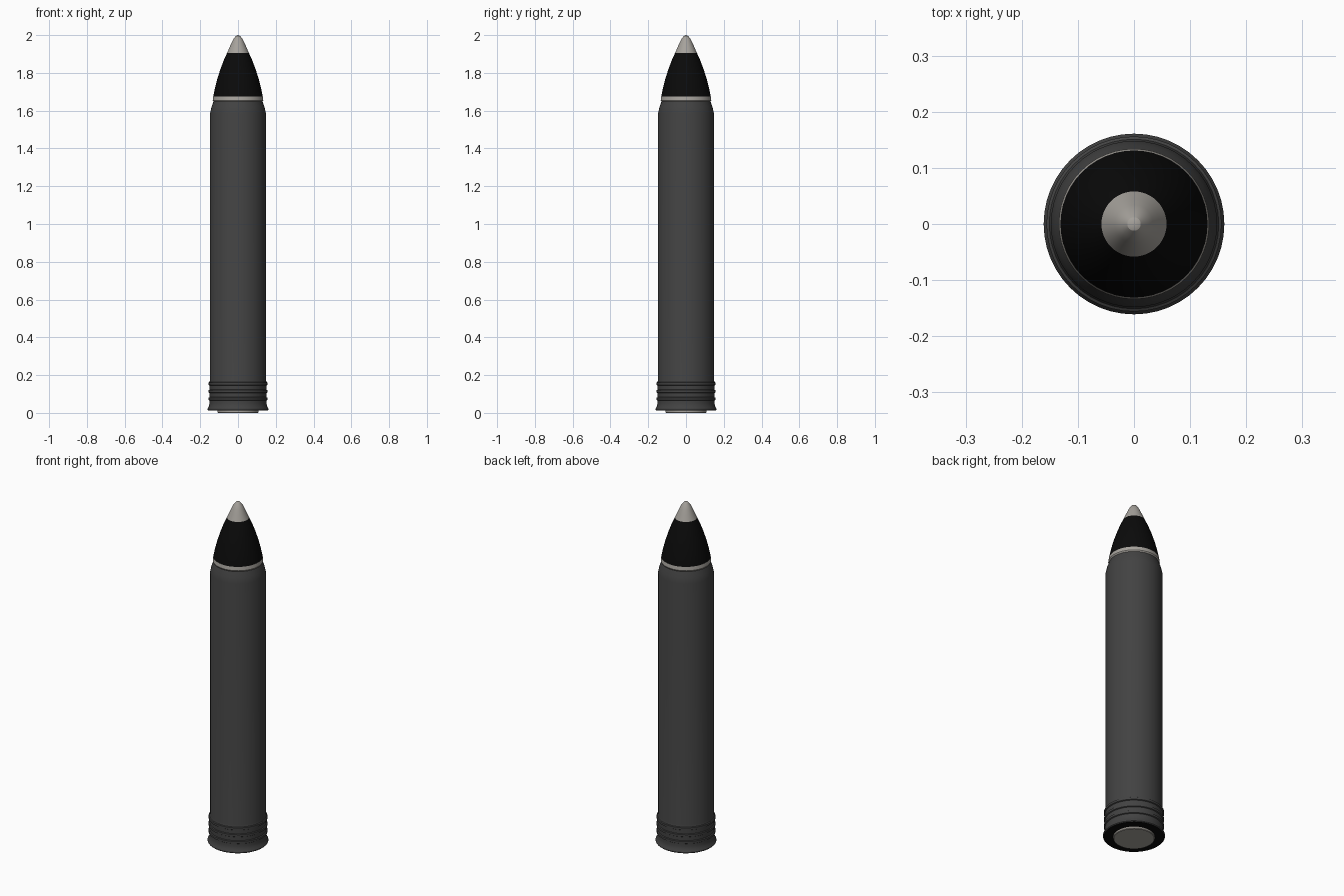
import bpy, bmesh, math

if "Cube" in bpy.data.objects:
    bpy.data.objects.remove(bpy.data.objects["Cube"])

SEG = 48


def material(name, rgb):
    m = bpy.data.materials.new(name)
    m.diffuse_color = (*rgb, 1)
    m.use_nodes = True
    m.node_tree.nodes["Principled BSDF"].inputs["Base Color"].default_value = m.diffuse_color
    return m


casing_grey = material("casing dark grey", (0.055, 0.055, 0.055))
black = material("black", (0.003, 0.003, 0.003))
pale = material("pale warm grey", (0.38, 0.36, 0.33))


def lathe(name, profile, mats, rule=lambda c, n: 0):
    """Revolve (radius, height) points about z; rule picks a material per face."""
    bm = bmesh.new()
    rings = []
    for r, z in profile:
        if r == 0:
            rings.append([bm.verts.new((0, 0, z))] * SEG)
        else:
            rings.append([bm.verts.new((r * math.cos(2 * math.pi * i / SEG),
                                        r * math.sin(2 * math.pi * i / SEG), z))
                          for i in range(SEG)])
    for a, b in zip(rings, rings[1:]):
        for i in range(SEG):
            j = (i + 1) % SEG
            bm.faces.new(list(dict.fromkeys([a[i], a[j], b[j], b[i]])))
    bmesh.ops.recalc_face_normals(bm, faces=bm.faces)
    for f in bm.faces:
        f.material_index = rule(f.calc_center_median(), f.normal)
    me = bpy.data.meshes.new(name)
    bm.to_mesh(me)
    bm.free()
    for m in mats:
        me.materials.append(m)
    ob = bpy.data.objects.new(name, me)
    bpy.context.collection.objects.link(ob)
    bpy.ops.object.select_all(action='DESELECT')
    ob.select_set(True)
    bpy.context.view_layer.objects.active = ob
    bpy.ops.object.shade_smooth_by_angle(angle=math.radians(25))
    return ob


# Casing: flared rim, three raised rings, long tube and tapered shoulder
casing = [(0, 0.012), (0.157, 0.012), (0.161, 0.016), (0.161, 0.022),
          (0.154, 0.034), (0.151, 0.05)]
for z in (0.068, 0.108, 0.148):
    casing += [(0.151, z - 0.003), (0.156, z), (0.156, z + 0.012), (0.151, z + 0.015)]
casing += [(0.148, 0.175), (0.148, 1.585), (0.141, 1.617), (0.130, 1.648), (0, 1.648)]
lathe("casing", casing, [casing_grey, black],
      lambda c, n: 1 if n.z < -0.9 and c.z < 0.014 else 0)

# Pale disc on the underside
lathe("base_disc", [(0, 0), (0.105, 0), (0.108, 0.003), (0.108, 0.013), (0, 0.013)], [pale])

# Pointed nose: pale seat band, black middle, pale rounded tip
nose = [(0, 1.645), (0.128, 1.645), (0.134, 1.655), (0.131, 1.676), (0.122, 1.72),
        (0.109, 1.77), (0.093, 1.82), (0.074, 1.87), (0.058, 1.905), (0.045, 1.935),
        (0.034, 1.96), (0.024, 1.98), (0.012, 1.995), (0, 2.0)]
lathe("nose", nose, [pale, black], lambda c, n: 1 if 1.676 < c.z < 1.905 else 0)
